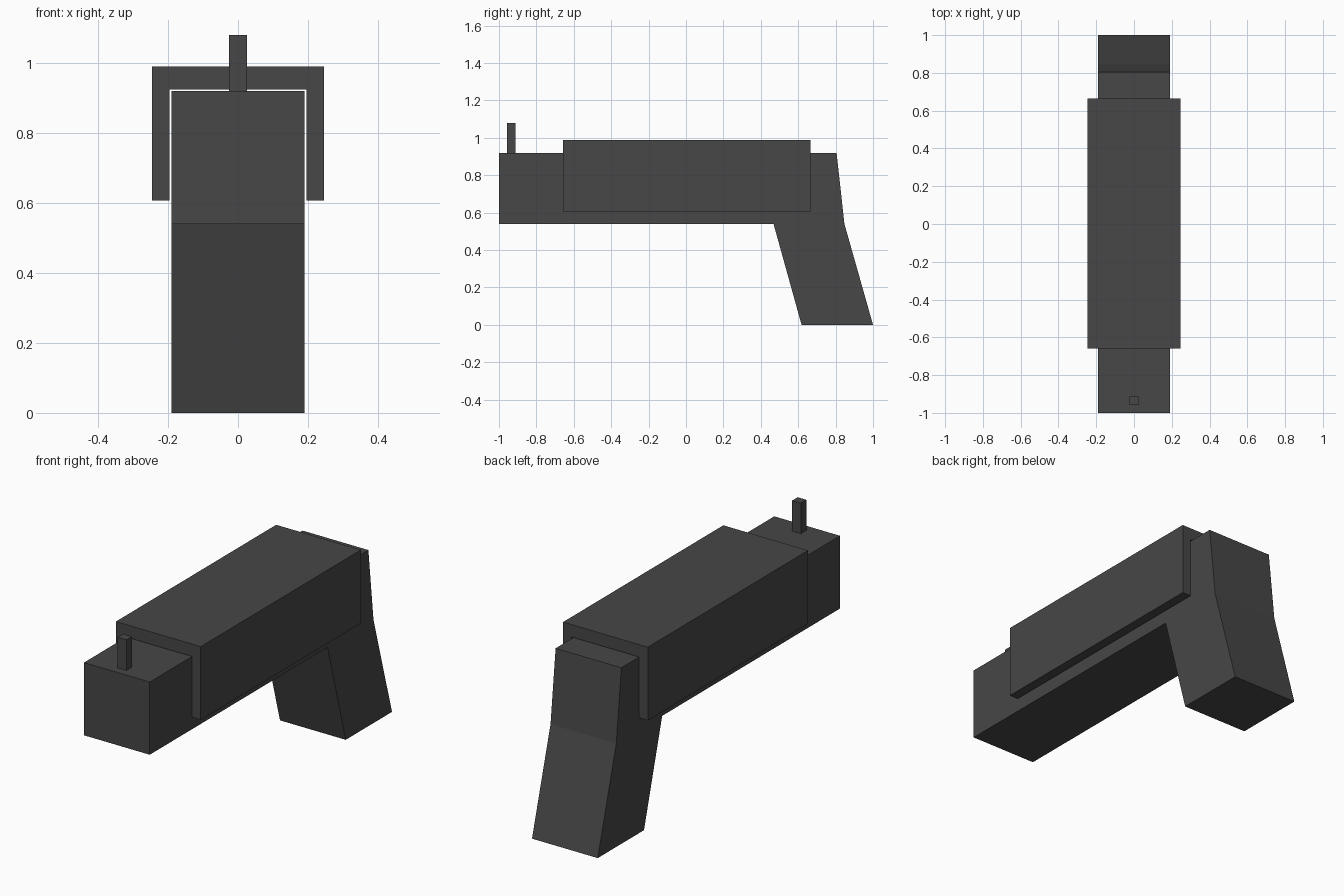
import bpy
import bmesh

cube = bpy.data.objects.get("Cube")
if cube:
    bpy.data.objects.remove(cube, do_unlink=True)

# Single dark grey finish
grey = bpy.data.materials.new("dark_grey")
grey.use_nodes = True
colour = (0.063, 0.063, 0.063, 1.0)
grey.diffuse_color = colour
bsdf = next(n for n in grey.node_tree.nodes if n.type == 'BSDF_PRINCIPLED')
bsdf.inputs["Base Color"].default_value = colour
bsdf.inputs["Roughness"].default_value = 0.8


def extrude_profile(name, points, offset):
    """Sweep a closed profile of 3D points along an offset into a solid."""
    bm = bmesh.new()
    face = bm.faces.new([bm.verts.new(p) for p in points])
    swept = bmesh.ops.extrude_face_region(bm, geom=[face], use_keep_orig=True)
    moved = [g for g in swept["geom"] if isinstance(g, bmesh.types.BMVert)]
    bmesh.ops.translate(bm, verts=moved, vec=offset)
    bmesh.ops.recalc_face_normals(bm, faces=bm.faces)
    mesh = bpy.data.meshes.new(name)
    bm.to_mesh(mesh)
    bm.free()
    mesh.materials.append(grey)
    obj = bpy.data.objects.new(name, mesh)
    bpy.context.collection.objects.link(obj)
    return obj


# Frame with raked grip: side profile (y, z) swept across the width
frame = [(-1.0, 0.54), (0.468, 0.54), (0.618, 0.0), (1.0, 0.0),
         (0.847, 0.54), (0.805, 0.92), (-1.0, 0.92)]
extrude_profile("frame_and_grip", [(-0.19, y, z) for y, z in frame], (0.38, 0, 0))

# Slide cover: inverted U channel swept along the length, just clear of the frame
half = [(0.195, 0.924), (0.195, 0.606), (0.245, 0.606), (0.245, 0.989)]
channel = half + [(-x, z) for x, z in reversed(half)]
extrude_profile("slide_cover", [(x, -0.658, z) for x, z in channel], (0, 1.323, 0))

# Front sight post
post = [(-0.025, -0.958), (0.025, -0.958), (0.025, -0.912), (-0.025, -0.912)]
extrude_profile("front_sight", [(x, y, 0.918) for x, y in post], (0, 0, 0.162))
